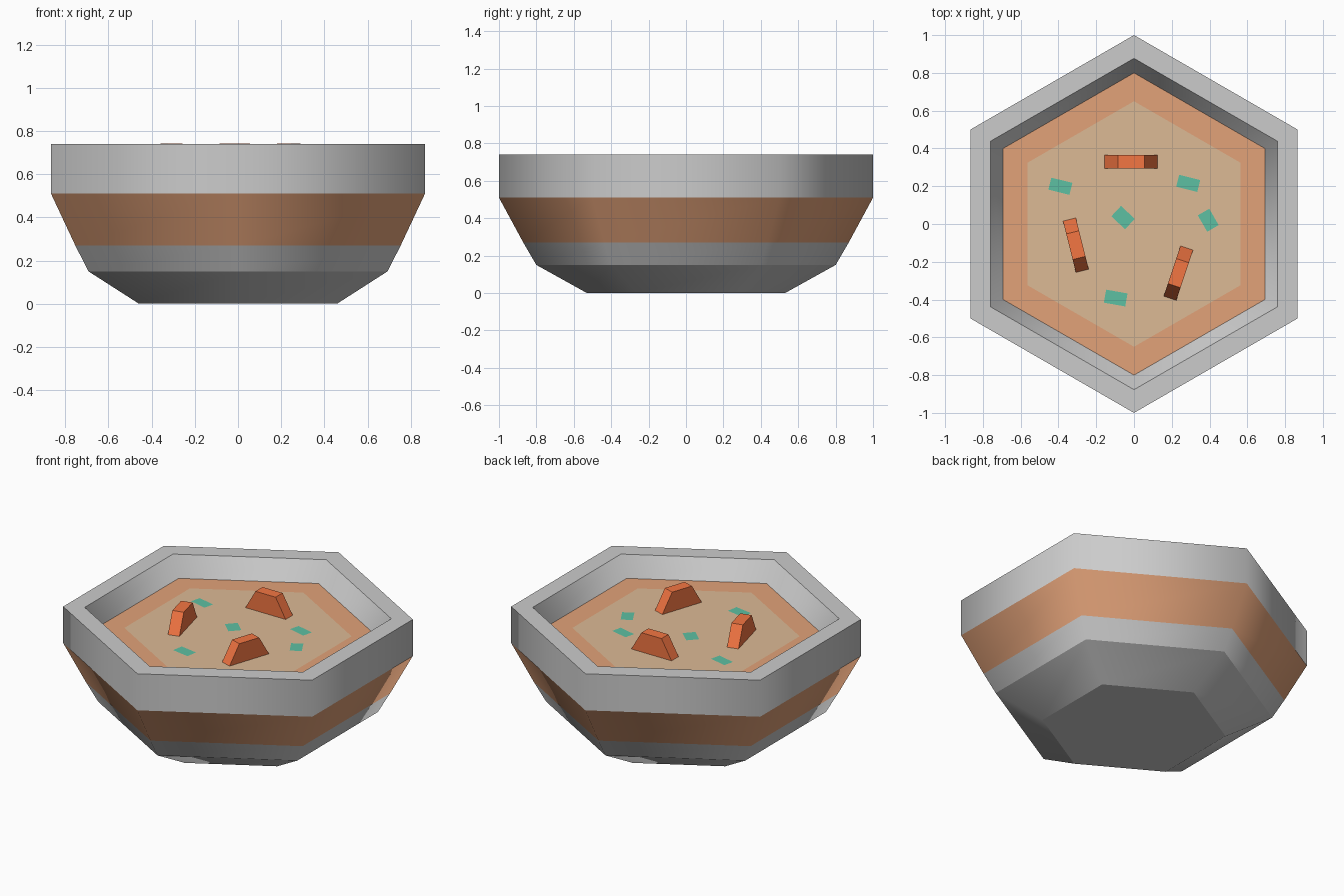
import bpy, bmesh
from math import cos, sin, pi, radians

if "Cube" in bpy.data.objects:
    bpy.data.objects.remove(bpy.data.objects["Cube"])

SOUP_Z = 0.62


def material(name, rgb):
    m = bpy.data.materials.new(name)
    m.diffuse_color = (*rgb, 1)
    m.use_nodes = True
    m.node_tree.nodes["Principled BSDF"].inputs["Base Color"].default_value = m.diffuse_color
    return m


def finish(name, bm, mat=None, smooth=False):
    me = bpy.data.meshes.new(name)
    bm.to_mesh(me)
    bm.free()
    ob = bpy.data.objects.new(name, me)
    bpy.context.collection.objects.link(ob)
    if mat:
        me.materials.append(mat)
    for p in me.polygons:
        p.use_smooth = smooth
    return ob


def hex_ring(bm, r, z):
    return [bm.verts.new((r * cos(pi / 6 + k * pi / 3), r * sin(pi / 6 + k * pi / 3), z))
            for k in range(6)]


def hex_shell(name, profile, mat=None, cap=False):
    """Sweep a (radius, height) profile round six sides, creased between bands."""
    bm = bmesh.new()
    rings = [hex_ring(bm, r, z) for r, z in profile]
    for a, b in zip(rings, rings[1:]):
        for k in range(6):
            n = (k + 1) % 6
            bm.faces.new((a[k], a[n], b[n], b[k]))
    if cap:
        bm.faces.new(rings[0][::-1])
    for ring in rings:
        for k in range(6):
            e = bm.edges.get((ring[k], ring[(k + 1) % 6]))
            if e:
                e.smooth = False
    return finish(name, bm, mat, smooth=True)


orange = material("glaze_orange", (0.76, 0.36, 0.19))
tan = material("soup_tan", (0.72, 0.49, 0.30))
green = material("herb_green", (0.11, 0.53, 0.36))
carrot = material("carrot_orange", (0.90, 0.18, 0.055))

# Bowl: base, coloured band, upright rim with sloping inner wall
hex_shell("bowl_base", [(0.53, 0), (0.8, 0.15), (0.87, 0.27)], cap=True)
hex_shell("bowl_band", [(0.87, 0.27), (1, 0.51)], orange)
hex_shell("bowl_rim", [(1, 0.51), (1, 0.74), (0.877, 0.74), (0.8, SOUP_Z)])

# Soup: outer ring and paler centre
hex_shell("soup_edge", [(0.8, SOUP_Z), (0.65, SOUP_Z)], orange)
bm = bmesh.new()
bm.faces.new(hex_ring(bm, 0.65, SOUP_Z))
finish("soup_centre", bm, tan)

# Carrot slices: half-hexagon prisms standing in the soup
for i, (x, y, ang) in enumerate([(-0.015, 0.33, 0), (-0.308, -0.112, -76), (0.235, -0.26, 71.5)]):
    bm = bmesh.new()
    sides = [[bm.verts.new((0.14 * cos(k * pi / 3), s * 0.035, 0.14 * sin(k * pi / 3)))
              for k in range(4)] for s in (-1, 1)]
    bm.faces.new(sides[0])
    bm.faces.new(sides[1][::-1])
    for k in range(4):
        n = (k + 1) % 4
        bm.faces.new((sides[0][k], sides[1][k], sides[1][n], sides[0][n]))
    bmesh.ops.recalc_face_normals(bm, faces=bm.faces[:])
    ob = finish(f"carrot_slice_{i + 1}", bm, carrot)
    ob.location = (x, y, SOUP_Z)
    ob.rotation_euler.z = radians(ang)

# Herb flakes: small flat pieces floating on the soup
flakes = [(-0.39, 0.2, 0.115, 0.065, -14), (0.287, 0.215, 0.115, 0.065, -14),
          (-0.058, 0.034, 0.1, 0.075, -43), (0.393, 0.02, 0.1, 0.07, -60),
          (-0.097, -0.392, 0.115, 0.07, -10)]
for i, (x, y, w, d, ang) in enumerate(flakes):
    bm = bmesh.new()
    bm.faces.new([bm.verts.new((sx * w / 2, sy * d / 2, 0))
                  for sx, sy in ((-1, -1), (1, -1), (1, 1), (-1, 1))])
    ob = finish(f"herb_flake_{i + 1}", bm, green)
    ob.location = (x, y, SOUP_Z + 0.003)
    ob.rotation_euler.z = radians(ang)
